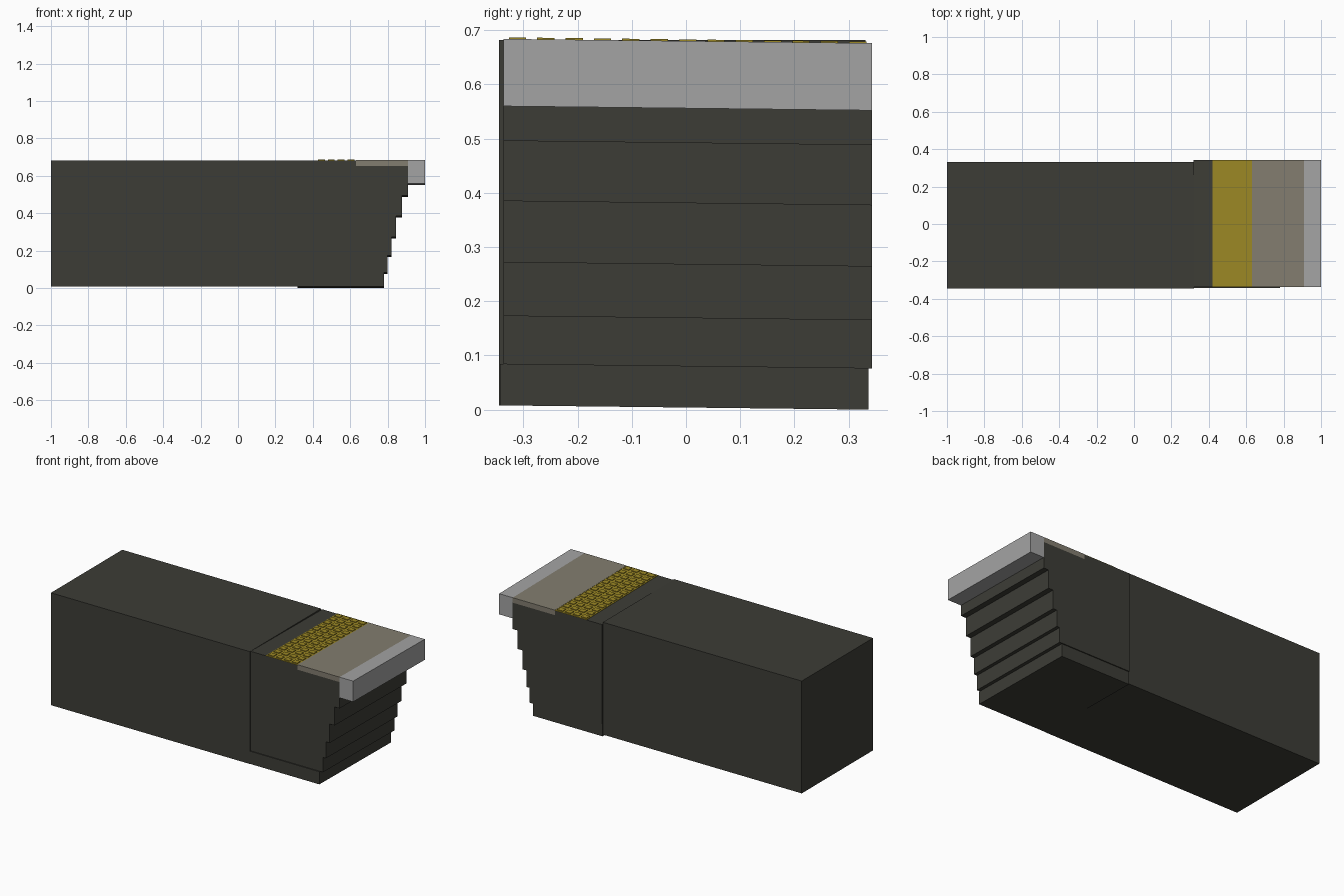
import bpy, bmesh

if "Cube" in bpy.data.objects:
    bpy.data.objects.remove(bpy.data.objects["Cube"])

SLOPE = 0.0115  # front section leans down slightly towards the back


def material(name, rgb):
    m = bpy.data.materials.new(name)
    m.diffuse_color = (*rgb, 1)
    m.use_nodes = True
    m.node_tree.nodes["Principled BSDF"].inputs["Base Color"].default_value = m.diffuse_color
    return m


dark = material("dark_stone", (0.046, 0.046, 0.037))
yellow = material("tactile_yellow", (0.33, 0.245, 0.018))
beige = material("beige_paving", (0.225, 0.205, 0.16))
grey = material("grey_edge", (0.37, 0.37, 0.37))


def boxes(name, mat, ranges, slope=0.0):
    """One object made of boxes given as (x0, x1, y0, y1, z0, z1)."""
    bm = bmesh.new()
    for x0, x1, y0, y1, z0, z1 in ranges:
        for v in bmesh.ops.create_cube(bm, size=1)["verts"]:
            v.co.x = x1 if v.co.x > 0 else x0
            v.co.y = y1 if v.co.y > 0 else y0
            v.co.z = z1 if v.co.z > 0 else z0
            v.co.z -= slope * v.co.y
    mesh = bpy.data.meshes.new(name)
    bm.to_mesh(mesh)
    bm.free()
    mesh.materials.append(mat)
    ob = bpy.data.objects.new(name, mesh)
    bpy.context.collection.objects.link(ob)
    return ob


Y0, Y1 = -0.337, 0.343

# long platform body
boxes("platform_body", dark, [(-1, 0.32, -0.345, 0.331, 0.008, 0.682)])

# stepped front wall, each course overhanging the one below
levels = [0.004, 0.080, 0.169, 0.268, 0.381, 0.492, 0.650]
fronts = [0.78, 0.80, 0.82, 0.845, 0.877, 0.91]
for i, x in enumerate(fronts):
    y0, y1 = (-0.343, 0.337) if i == 0 else (Y0, Y1)
    boxes(f"wall_course_{i + 1}", dark,
          [(0.318, x, y0, y1, levels[i], levels[i + 1])], SLOPE)

# top surface: dark strip, beige paving, grey overhanging edge
boxes("top_strip", dark, [(0.318, 0.63, Y0, Y1, 0.650, 0.677)], SLOPE)
boxes("paving_slab", beige, [(0.63, 0.91, Y0, Y1, 0.650, 0.680)], SLOPE)
boxes("edge_stone", grey, [(0.91, 1.0, Y0, Y1, 0.556, 0.680)], SLOPE)

# tactile warning strip with raised studs
boxes("tactile_strip", yellow, [(0.42, 0.63, Y0, Y1, 0.677, 0.679)], SLOPE)
studs = []
cols, rows = 4, 13
pitch_x, pitch_y = 0.21 / cols, (Y1 - Y0) / rows
for i in range(cols):
    for j in range(rows):
        cx = 0.42 + pitch_x * (i + 0.5)
        cy = Y0 + pitch_y * (j + 0.5)
        studs.append((cx - 0.018, cx + 0.018, cy - 0.016, cy + 0.016, 0.6785, 0.683))
boxes("tactile_studs", yellow, studs, SLOPE)
